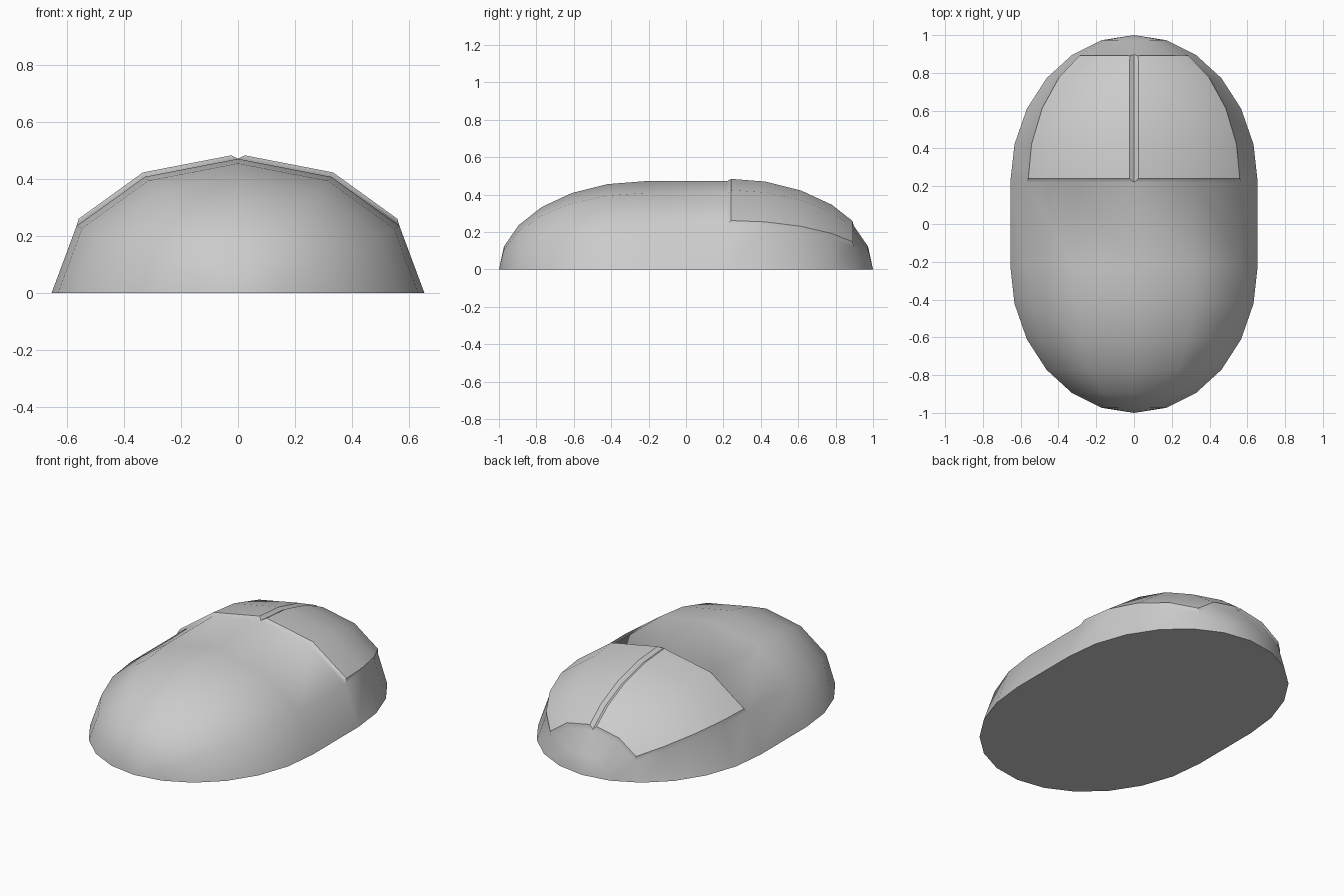
import bpy, bmesh
from math import sin, cos, radians

if "Cube" in bpy.data.objects:
    bpy.data.objects.remove(bpy.data.objects["Cube"])

HALF_W, HEIGHT, MID, CAP = 0.655, 0.472, 0.22, 0.78

bm = bmesh.new()

# Shell: half capsule, poles along y, 12-sided section, 15 degree rings
rings = []
stations = [(a, -MID) for a in range(-90, 1, 15)] + [(a, MID) for a in range(0, 91, 15)]
for lat, shift in stations:
    r, y = cos(radians(lat)), shift + CAP * sin(radians(lat))
    rings.append([bm.verts.new((HALF_W * r * cos(radians(t)), y, HEIGHT * r * sin(radians(t))))
                  for t in range(0, 181, 30)])
for a, b in zip(rings, rings[1:]):
    for i in range(6):
        bm.faces.new((a[i], a[i + 1], b[i + 1], b[i]))
bmesh.ops.remove_doubles(bm, verts=bm.verts[:], dist=0.0001)

# Flat base
base_edges = [e for e in bm.edges if e.is_boundary]
bmesh.ops.contextual_create(bm, geom=base_edges)
bmesh.ops.recalc_face_normals(bm, faces=bm.faces[:])

# Left and right buttons: raised insets that meet in a V groove
edge_y = MID + CAP * sin(radians(60)) + 0.001


def is_button(face, side):
    c = face.calc_center_median()
    if c.x * side <= 0 or c.z < 0.01:
        return False
    section_ok = c.z / HEIGHT > 0.577 * abs(c.x) / HALF_W + 0.001
    return section_ok and all(MID - 0.001 < v.co.y < edge_y for v in face.verts)


buttons = [[f for f in bm.faces if is_button(f, s)] for s in (-1, 1)]
for faces in buttons:
    bmesh.ops.inset_region(bm, faces=faces, thickness=0.02, depth=0.018,
                           use_boundary=True, use_even_offset=True)

mesh = bpy.data.meshes.new("mouse_body")
bm.to_mesh(mesh)
bm.free()
body = bpy.data.objects.new("mouse_body", mesh)
bpy.context.collection.objects.link(body)
bpy.context.view_layer.objects.active = body
body.select_set(True)
bpy.ops.object.shade_smooth_by_angle(angle=radians(40))
